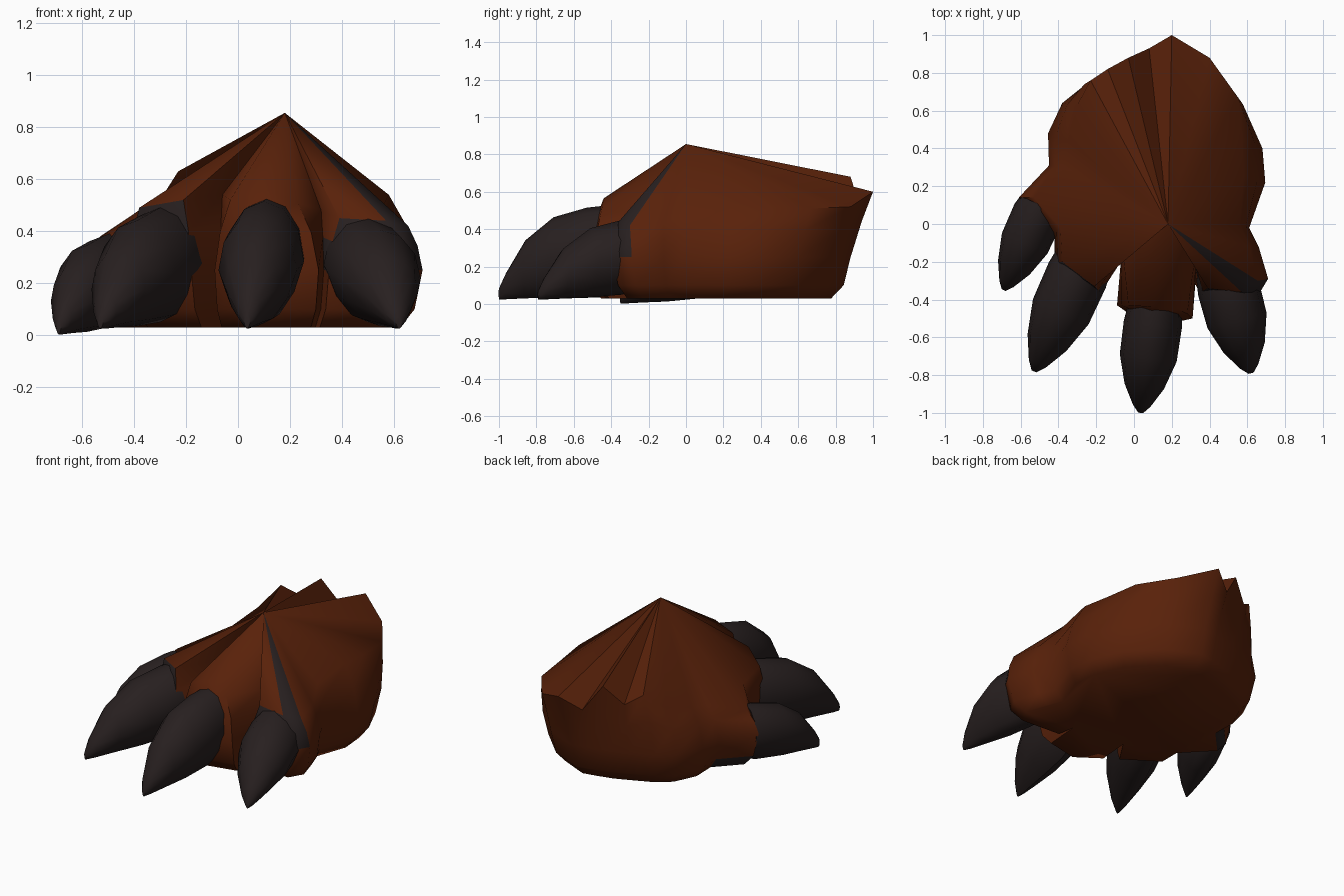
import bpy, bmesh, math
from mathutils import Vector

if "Cube" in bpy.data.objects:
    bpy.data.objects.remove(bpy.data.objects["Cube"])


def material(name, color):
    m = bpy.data.materials.new(name)
    m.diffuse_color = (*color, 1)
    m.use_nodes = True
    m.node_tree.nodes["Principled BSDF"].inputs["Base Color"].default_value = m.diffuse_color
    return m


BROWN = material("reddish brown fur", (0.100, 0.0155, 0.003))
DARK = material("dark claw", (0.0205, 0.0140, 0.0140))


def finish(name, bm, mats, angle):
    bmesh.ops.recalc_face_normals(bm, faces=bm.faces)
    me = bpy.data.meshes.new(name)
    bm.to_mesh(me)
    bm.free()
    for m in mats:
        me.materials.append(m)
    ob = bpy.data.objects.new(name, me)
    bpy.context.collection.objects.link(ob)
    bpy.context.view_layer.objects.active = ob
    ob.select_set(True)
    bpy.ops.object.shade_smooth_by_angle(angle=math.radians(angle))
    ob.select_set(False)


def bridge(bm, rings, dark=()):
    for r, (a, b) in enumerate(zip(rings, rings[1:])):
        n = len(a)
        for i in range(n):
            j = (i + 1) % n
            f = bm.faces.new((a[i], a[j], b[j], b[i]))
            f.material_index = 1 if (r, i) in dark else 0


# Paw body stations, anticlockwise: rim x, y, z and widest outline x, y
STATIONS = [
    (.56, .00, .50, .61, -.02), (.58, .25, .54, .695, .22),
    (.57, .45, .52, .68, .40), (.55, .67, .51, .59, .60),
    (.40, .88, .52, .40, .79), (.20, 1.0, .60, .20, .88),
    (.08, .93, .52, .10, .86), (-.03, .88, .68, -.02, .83),
    (-.14, .82, .57, -.14, .78), (-.23, .76, .63, -.28, .72),
    (-.30, .63, .52, -.38, .64), (-.35, .44, .46, -.455, .48),
    (-.36, .30, .43, -.45, .31), (-.53, .14, .38, -.61, .14),
    (-.39, -.02, .45, -.42, -.06), (-.38, -.20, .49, -.42, -.21),
    (-.21, -.33, .52, -.18, -.37), (-.06, -.14, .54, -.07, -.20),
    (-.03, -.43, .52, -.09, -.43), (.10, -.44, .565, .08, -.55),
    (.23, -.45, .51, .31, -.50), (.32, -.20, .48, .33, -.25),
    (.39, -.34, .45, .35, -.37), (.57, -.36, .44, .65, -.39),
    (.655, -.30, .42, .71, -.29), (.61, -.12, .43, .66, -.12),
]
CX, CY = .10, .14
# Dark claw roots on the toe walls: (row, station)
ROOTS = {(2, 15), (3, 15), (2, 21), (2, 22), (3, 22), (2, 23), (3, 23), (0, 12)}

bm = bmesh.new()
rings = []
for z, s in ((.03, .86), (.10, .95), (.25, 1.0)):       # sole to widest outline
    rings.append([bm.verts.new((CX + (p[3] - CX) * s, CY + (p[4] - CY) * s, z))
                  for p in STATIONS])
rings.append([bm.verts.new((p[3] + (p[0] - p[3]) * .35, p[4] + (p[1] - p[4]) * .5,
                            .25 + (p[2] - .25) * .55)) for p in STATIONS])
rings.append([bm.verts.new(p[:3]) for p in STATIONS])   # upper rim
bridge(bm, rings, ROOTS)
bm.faces.new(rings[0])
apex = bm.verts.new((.18, 0, .855))                     # folds gather at the peak
rim = rings[-1]
for i in range(len(rim)):
    f = bm.faces.new((rim[i], rim[(i + 1) % len(rim)], apex))
    f.material_index = 1 if i == 23 else 0              # dark streak above right claw
finish("paw_body", bm, [BROWN, DARK], 65)


# Claws: (distance along, width factor, top factor, bottom height)
CLAW = [(0, 1.0, 1.0, .05), (.38, .98, .90, .035),
        (.70, .68, .66, .03), (.92, .30, .32, .025), (1.0, .08, .16, .025)]


def claw(name, base, tip, width, top, back=.2, drop=0.0, sides=12):
    base, tip = Vector(base), Vector(tip)
    d = (tip - base).normalized()
    side = Vector((-d.y, d.x))
    bm = bmesh.new()
    rings = []
    for t, w, h, low in [(-back, .92, 1.02, .08)] + CLAW:
        c = base + (tip - base) * t
        lo, hi = low - drop, top * h
        ring = []
        for k in range(sides):
            a = 2 * math.pi * k / sides
            s = math.sin(a)
            u = math.cos(a) * width / 2 * w * (1 + .25 * min(s, 0))
            p = c + side * u
            ring.append(bm.verts.new((p.x, p.y, (lo + hi) / 2 + s * (hi - lo) / 2)))
        rings.append(ring)
    bridge(bm, rings)
    bm.faces.new(rings[0])
    bm.faces.new(rings[-1])
    finish(name, bm, [DARK], 50)


claw("middle_claw", (.10, -.53), (.035, -1.0), .31, .515)
claw("left_claw", (-.30, -.27), (-.53, -.78), .33, .49)
claw("outer_left_claw", (-.51, .05), (-.69, -.35), .27, .385, .12, .022)
claw("right_claw", (.50, -.34), (.62, -.79), .33, .45)
